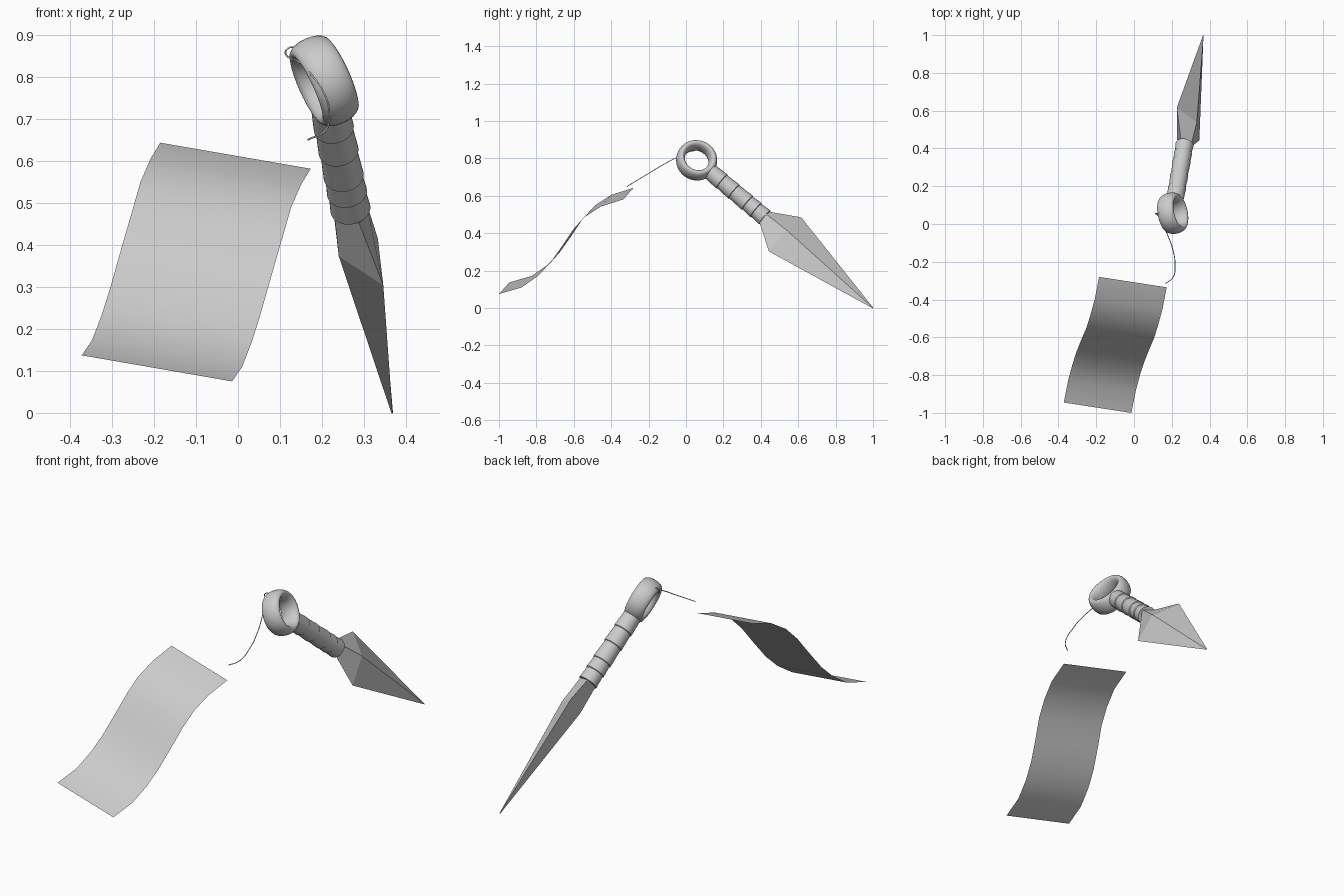
import bpy
import bmesh
from math import cos, sin, tau, radians
from mathutils import Vector, Matrix

cube = bpy.data.objects.get("Cube")
if cube:
    bpy.data.objects.remove(cube)

grey = bpy.data.materials.new("plain grey")
grey.use_nodes = True
grey.diffuse_color = (0.6, 0.6, 0.6, 1)
grey.node_tree.nodes["Principled BSDF"].inputs["Base Color"].default_value = (0.6, 0.6, 0.6, 1)

# Knife frame: local z runs from ring to tip, x across the blade, y through it
CENTRE = Vector((0.205, 0.057, 0.79))
TIP = Vector((0.367, 1.0, 0.0))
LENGTH = (TIP - CENTRE).length
along = (TIP - CENTRE).normalized()
through = along.cross(Vector((-0.431, 0.611, 0.665))).normalized()
across = through.cross(along)
FRAME = Matrix.Translation(CENTRE) @ Matrix((across, through, along)).transposed().to_4x4()


def loft(name, sections, around=True, loop=False, caps=True, matrix=None, smooth=None):
    """Skin a list of cross-sections with quads."""
    bm = bmesh.new()
    rows = [[bm.verts.new(p) for p in s] for s in sections]
    count = len(rows[0])
    for i in range(len(rows) - (0 if loop else 1)):
        top, bottom = rows[i], rows[(i + 1) % len(rows)]
        for j in range(count - (0 if around else 1)):
            k = (j + 1) % count
            bm.faces.new((top[j], top[k], bottom[k], bottom[j]))
    if caps:
        bm.faces.new(rows[0][::-1])
        bm.faces.new(rows[-1])
    bmesh.ops.recalc_face_normals(bm, faces=bm.faces)
    mesh = bpy.data.meshes.new(name)
    bm.to_mesh(mesh)
    bm.free()
    mesh.materials.append(grey)
    ob = bpy.data.objects.new(name, mesh)
    bpy.context.collection.objects.link(ob)
    if matrix:
        ob.matrix_world = matrix
    if smooth:
        bpy.ops.object.select_all(action="DESELECT")
        ob.select_set(True)
        bpy.context.view_layer.objects.active = ob
        bpy.ops.object.shade_smooth_by_angle(angle=radians(smooth))
    return ob


def oval(rx, ry, z, sides):
    return [(rx * cos(tau * i / sides), ry * sin(tau * i / sides), z) for i in range(sides)]


# Finger ring: wide oval section swept round the knife's flat plane
ring = []
for i in range(48):
    t = tau * i / 48
    ring.append([((0.088 + r) * cos(t), h, (0.088 + r) * sin(t))
                 for r, h, _ in oval(0.022, 0.047, 0, 20)])
loft("finger_ring", ring, loop=True, caps=False, matrix=FRAME, smooth=60)

# Wrapped handle: slightly flared bands, each stepping into the next
bands = [0.095, 0.18, 0.265, 0.36, 0.42, 0.482]
handle = []
for start, end in zip(bands, bands[1:]):
    handle.append(oval(0.044, 0.044, start, 32))
    handle.append(oval(0.048, 0.048, end - 0.003, 32))
loft("wrapped_handle", handle, matrix=FRAME, smooth=30)

# Four-sided blade with a ridge on each face
blade = [oval(0.042, 0.042, 0.475, 4), oval(0.139, 0.052, 0.622, 4),
         oval(0.002, 0.002, LENGTH, 4)]
loft("blade", blade, matrix=FRAME)

# Paper tag: an S-curved sheet
edge = [(-0.185, -0.28, 0.643), (-0.208, -0.40, 0.605), (-0.232, -0.485, 0.55),
        (-0.252, -0.55, 0.48), (-0.278, -0.61, 0.39), (-0.304, -0.675, 0.298),
        (-0.325, -0.74, 0.231), (-0.348, -0.825, 0.172), (-0.372, -0.945, 0.137)]
width = Vector((0.358, -0.055, -0.062))
loft("paper_tag", [[Vector(p), Vector(p) + width] for p in edge],
     around=False, caps=False, smooth=60)

# Thin cord: small loop on the ring, then a slack curve towards the tag
path = [(0.145, 0.06, 0.868), (0.122, 0.056, 0.869), (0.113, 0.055, 0.857),
        (0.122, 0.05, 0.845), (0.14, 0.025, 0.838), (0.17, -0.04, 0.81),
        (0.204, -0.13, 0.762), (0.217, -0.21, 0.714), (0.205, -0.285, 0.669),
        (0.166, -0.315, 0.65)]
curve = bpy.data.curves.new("cord", "CURVE")
curve.dimensions = "3D"
curve.bevel_depth = 0.0022
curve.bevel_resolution = 1
curve.use_fill_caps = True
spline = curve.splines.new("BEZIER")
spline.bezier_points.add(len(path) - 1)
for point, co in zip(spline.bezier_points, path):
    point.co = co
    point.handle_left_type = point.handle_right_type = "AUTO"
curve.materials.append(grey)
cord = bpy.data.objects.new("cord", curve)
bpy.context.collection.objects.link(cord)
